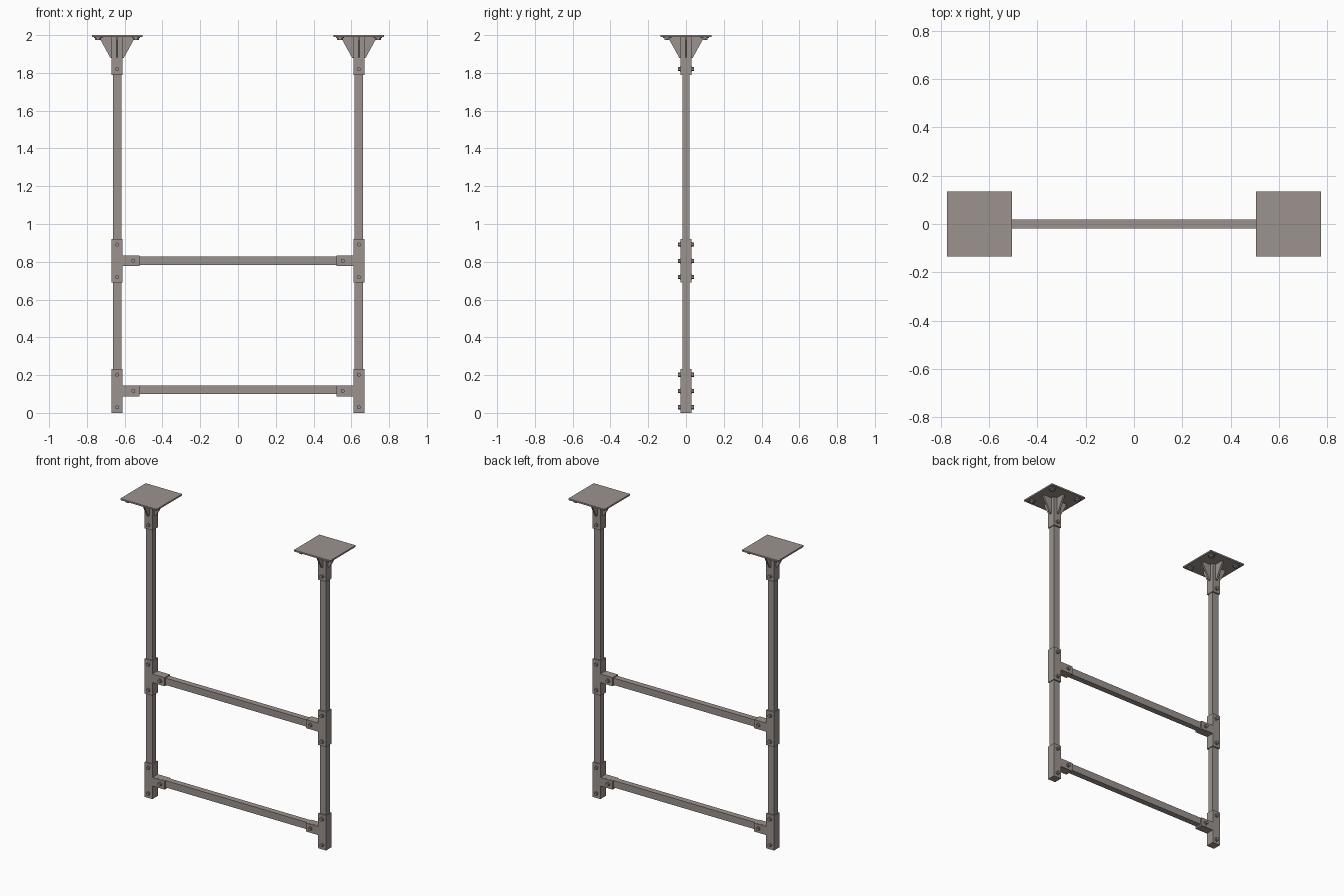
import bpy, bmesh, math
from mathutils import Matrix, Vector

if "Cube" in bpy.data.objects:
    bpy.data.objects.remove(bpy.data.objects["Cube"])

steel = bpy.data.materials.new("warm grey steel")
steel.diffuse_color = (0.33, 0.29, 0.27, 1)
steel.use_nodes = True
steel.node_tree.nodes["Principled BSDF"].inputs["Base Color"].default_value = steel.diffuse_color

PX = 0.64           # post centre
TUBE_X, TUBE_Y = 0.046, 0.039
SLEEVE = 0.057      # outer size of the square fittings


def finish(bm, name):
    bmesh.ops.recalc_face_normals(bm, faces=bm.faces)
    me = bpy.data.meshes.new(name)
    bm.to_mesh(me)
    bm.free()
    ob = bpy.data.objects.new(name, me)
    bpy.context.collection.objects.link(ob)
    me.materials.append(steel)
    return ob


def box(bm, x0, x1, y0, y1, z0, z1):
    m = (Matrix.Translation(((x0 + x1) / 2, (y0 + y1) / 2, (z0 + z1) / 2))
         @ Matrix.Diagonal((x1 - x0, y1 - y0, z1 - z0, 1)))
    bmesh.ops.create_cube(bm, size=1, matrix=m)


def prism(bm, pts, direction):
    """Extrude a flat polygon along a direction."""
    f = bm.faces.new([bm.verts.new(p) for p in pts])
    r = bmesh.ops.extrude_face_region(bm, geom=[f])
    verts = [v for v in r["geom"] if isinstance(v, bmesh.types.BMVert)]
    bmesh.ops.translate(bm, verts=verts, vec=direction)
    bm.faces.new([bm.verts.new(p) for p in reversed(pts)]) if not f.is_valid else None


def disc(bm, centre, axis, r, depth, sides):
    rot = Vector((0, 0, 1)).rotation_difference(Vector(axis)).to_matrix().to_4x4()
    bmesh.ops.create_cone(bm, cap_ends=True, segments=sides, radius1=r, radius2=r,
                          depth=depth, matrix=Matrix.Translation(centre) @ rot)


def cross_bolt(name, x, z):
    """Washer and hex head on the front and back of a fitting."""
    bm = bmesh.new()
    for s in (-1, 1):
        disc(bm, (x, s * 0.030, z), (0, s, 0), 0.013, 0.006, 16)
        disc(bm, (x, s * 0.037, z), (0, s, 0), 0.011, 0.011, 6)
    finish(bm, name)


def tee(name, side, zc):
    """Square tee fitting with its branch pointing inwards."""
    h, half = SLEEVE / 2, 0.116
    xs = lambda d: side * (PX - d)
    prof = [(-h, -half), (h, -half), (h, -h), (0.119, -h), (0.119, h),
            (h, h), (h, half), (-h, half)]
    bm = bmesh.new()
    prism(bm, [(xs(d), -h, zc + dz) for d, dz in prof], (0, SLEEVE, 0))
    finish(bm, name)
    for i, (d, dz) in enumerate([(0, 0.086), (0, -0.086), (0.086, 0)]):
        cross_bolt(f"{name}_bolt_{i}", xs(d), zc + dz)


def flange(name, side):
    """Ceiling plate, socket, four gussets and anchor bolts."""
    cx, h = side * PX, SLEEVE / 2
    bm = bmesh.new()
    box(bm, cx - 0.134, cx + 0.134, -0.134, 0.134, 1.99, 2.0)
    finish(bm, name + "_plate")
    bm = bmesh.new()
    box(bm, cx - h, cx + h, -h, h, 1.79, 1.991)
    finish(bm, name + "_socket")
    bm = bmesh.new()
    t = 0.006
    for k in range(4):
        rot = Matrix.Translation((cx, 0, 0)) @ Matrix.Rotation(k * math.pi / 2, 4, 'Z')
        pts = [(0.026, 1.88), (0.036, 1.88), (0.088, 1.975), (0.088, 1.991), (0.026, 1.991)]
        prism(bm, [rot @ Vector((x, -t, z)) for x, z in pts],
              rot.to_3x3() @ Vector((0, 2 * t, 0)))
    finish(bm, name + "_gussets")
    bm = bmesh.new()
    for sx in (-1, 1):
        for sy in (-1, 1):
            p = (cx + sx * 0.1, sy * 0.1)
            disc(bm, (*p, 1.987), (0, 0, -1), 0.022, 0.007, 16)
            disc(bm, (*p, 1.980), (0, 0, -1), 0.016, 0.012, 6)
    finish(bm, name + "_anchor_bolts")
    cross_bolt(name + "_bolt", cx, 1.82)


# Posts with their fittings
for side, word in ((-1, "left"), (1, "right")):
    cx = side * PX
    bm = bmesh.new()
    box(bm, cx - TUBE_X / 2, cx + TUBE_X / 2, -TUBE_Y / 2, TUBE_Y / 2, 0.01, 1.95)
    finish(bm, word + "_post")
    flange(word + "_flange", side)
    tee(word + "_lower_tee", side, 0.125 - 0.004 - 0.005)
    tee(word + "_middle_tee", side, 0.805)

# Horizontal rails
for word, z in (("lower", 0.122), ("middle", 0.805)):
    bm = bmesh.new()
    box(bm, -PX + 0.03, PX - 0.03, -TUBE_Y / 2, TUBE_Y / 2, z - 0.023, z + 0.023)
    finish(bm, word + "_rail")
